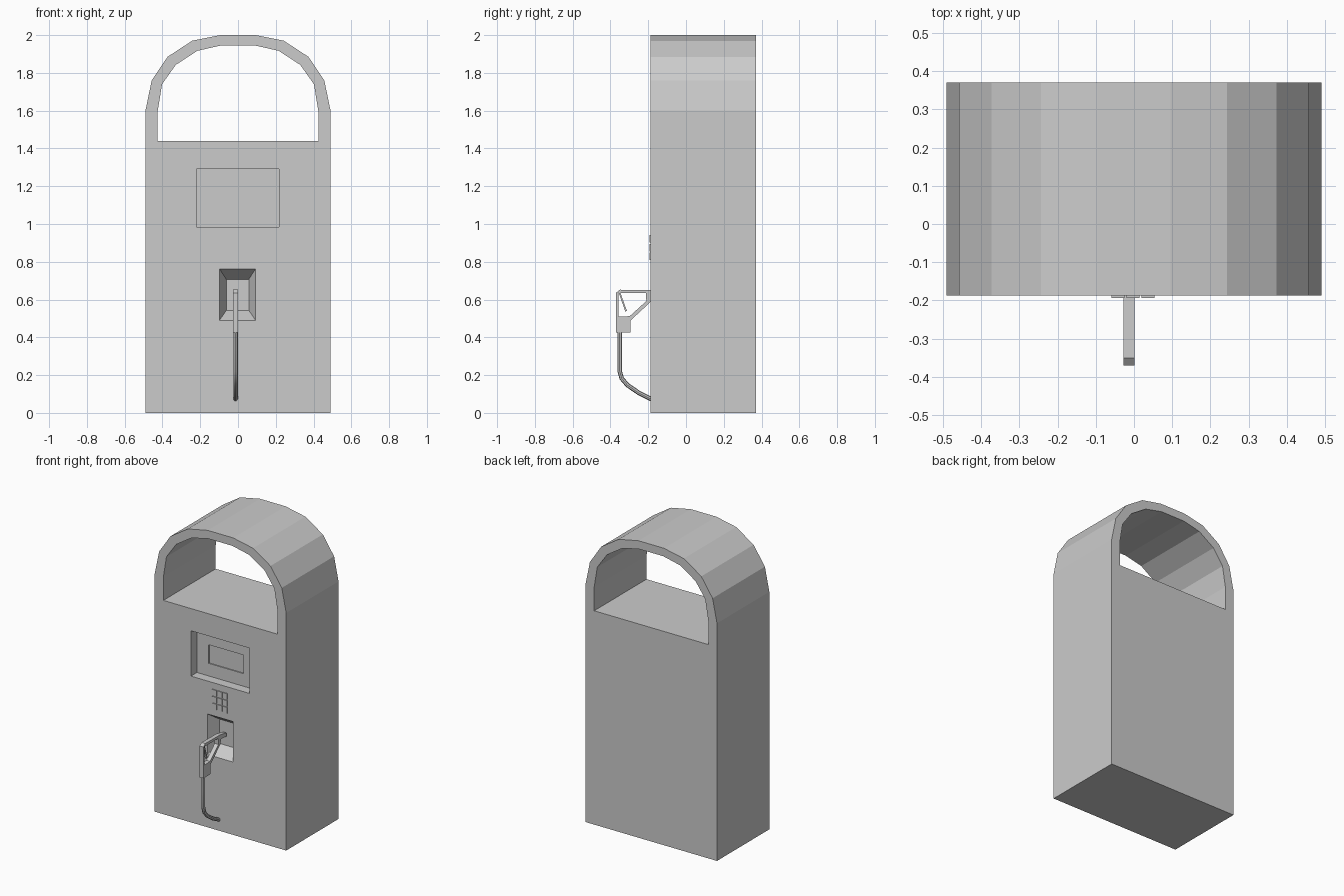
import bpy
import bmesh
from mathutils import Vector

if "Cube" in bpy.data.objects:
    bpy.data.objects.remove(bpy.data.objects["Cube"])

grey = bpy.data.materials.new("plain grey")
grey.use_nodes = True
grey.diffuse_color = (0.6, 0.6, 0.6, 1)
grey.node_tree.nodes["Principled BSDF"].inputs["Base Color"].default_value = (0.6, 0.6, 0.6, 1)

FRONT, BACK = -0.187, 0.37


def loft(name, ring_a, ring_b):
    """Closed solid between two matching rings of points."""
    bm = bmesh.new()
    a = [bm.verts.new(p) for p in ring_a]
    b = [bm.verts.new(p) for p in ring_b]
    bm.faces.new(a)
    bm.faces.new(b)
    for i in range(len(a)):
        j = (i + 1) % len(a)
        bm.faces.new((a[i], a[j], b[j], b[i]))
    bmesh.ops.recalc_face_normals(bm, faces=bm.faces)
    mesh = bpy.data.meshes.new(name)
    bm.to_mesh(mesh)
    bm.free()
    mesh.materials.append(grey)
    obj = bpy.data.objects.new(name, mesh)
    bpy.context.collection.objects.link(obj)
    return obj


def prism_y(name, pts, y0, y1):
    return loft(name, [(x, y0, z) for x, z in pts], [(x, y1, z) for x, z in pts])


def prism_x(name, pts, x0, x1):
    return loft(name, [(x0, y, z) for y, z in pts], [(x1, y, z) for y, z in pts])


def rect(x0, x1, z0, z1):
    return [(x0, z0), (x1, z0), (x1, z1), (x0, z1)]


def cut(obj, cutter):
    """Subtract the cutter and throw it away."""
    cutter.hide_render = True
    mod = obj.modifiers.new("cut", "BOOLEAN")
    mod.operation = "DIFFERENCE"
    mod.solver = "EXACT"
    mod.object = cutter
    bpy.context.view_layer.objects.active = obj
    bpy.ops.object.modifier_apply(modifier=mod.name)
    bpy.data.objects.remove(cutter)


def mirrored(half):
    return half + [(-x, z) for x, z in reversed(half)]


# Cabinet with faceted arch, open above the counter
outer = mirrored([(0.49, 0), (0.49, 1.6), (0.457, 1.76), (0.373, 1.885), (0.243, 1.97), (0.095, 2.0)])
inner = mirrored([(0.425, 1.44), (0.425, 1.6), (0.402, 1.74), (0.33, 1.842), (0.215, 1.917), (0.09, 1.945)])
cabinet = prism_y("cabinet", outer, FRONT, BACK)
cut(cabinet, prism_y("arch_cutter", inner, FRONT - 0.1, BACK + 0.1))

# Screen recess with a shallow inset display
SCREEN = FRONT + 0.064
cut(cabinet, prism_y("screen_cutter", rect(-0.22, 0.217, 0.985, 1.29), FRONT - 0.05, SCREEN))
cut(cabinet, prism_y("display_cutter", rect(-0.132, 0.128, 1.07, 1.195), SCREEN - 0.02, SCREEN + 0.007))

# Tapered nozzle holder
mouth = [Vector((x, FRONT, z)) for x, z in rect(-0.098, 0.093, 0.49, 0.763)]
floor = [Vector((x, FRONT + 0.08, z)) for x, z in rect(-0.062, 0.057, 0.543, 0.707)]
lip = [m + (m - f) * 0.25 for m, f in zip(mouth, floor)]
cut(cabinet, loft("holder_cutter", lip, floor))

# Keypad
for row in range(3):
    for col in range(3):
        x = -0.0025 + (col - 1) * 0.039
        z = 0.875 + (row - 1) * 0.046
        prism_y(f"key_{row}_{col}", rect(x - 0.017, x + 0.017, z - 0.02, z + 0.02),
                FRONT - 0.006, FRONT + 0.004)

# Nozzle: grip, guard and spout as one side profile
X0, X1 = -0.027, 0.001
profile = [(-0.37, 0.425), (-0.37, 0.636), (-0.35, 0.652), (-0.19, 0.65), (-0.125, 0.638),
           (-0.125, 0.614), (-0.18, 0.618), (-0.19, 0.585), (-0.295, 0.488), (-0.295, 0.425)]
nozzle = prism_x("nozzle", profile, X0, X1)
hole = [(-0.357, 0.51), (-0.357, 0.634), (-0.212, 0.634), (-0.21, 0.592), (-0.298, 0.512)]
cut(nozzle, prism_x("guard_cutter", hole, X0 - 0.1, X1 + 0.1))

# Trigger
prism_x("trigger", [(-0.357, 0.638), (-0.348, 0.638), (-0.313, 0.54), (-0.321, 0.536)],
        X0 + 0.007, X1 - 0.007)

# Hose
path = [(-0.351, 0.44), (-0.351, 0.33), (-0.351, 0.22), (-0.34, 0.182), (-0.31, 0.147),
        (-0.25, 0.106), (-0.19, 0.076), (-0.17, 0.068)]
curve = bpy.data.curves.new("hose", "CURVE")
curve.dimensions = "3D"
curve.bevel_depth = 0.012
curve.bevel_resolution = 2
curve.use_fill_caps = True
spline = curve.splines.new("POLY")
spline.points.add(len(path) - 1)
for point, (y, z) in zip(spline.points, path):
    point.co = (-0.013, y, z, 1)
curve.materials.append(grey)
hose = bpy.data.objects.new("hose", curve)
bpy.context.collection.objects.link(hose)
bpy.ops.object.select_all(action="DESELECT")
hose.select_set(True)
bpy.context.view_layer.objects.active = hose
bpy.ops.object.convert(target="MESH")
bpy.ops.object.shade_smooth_by_angle()
